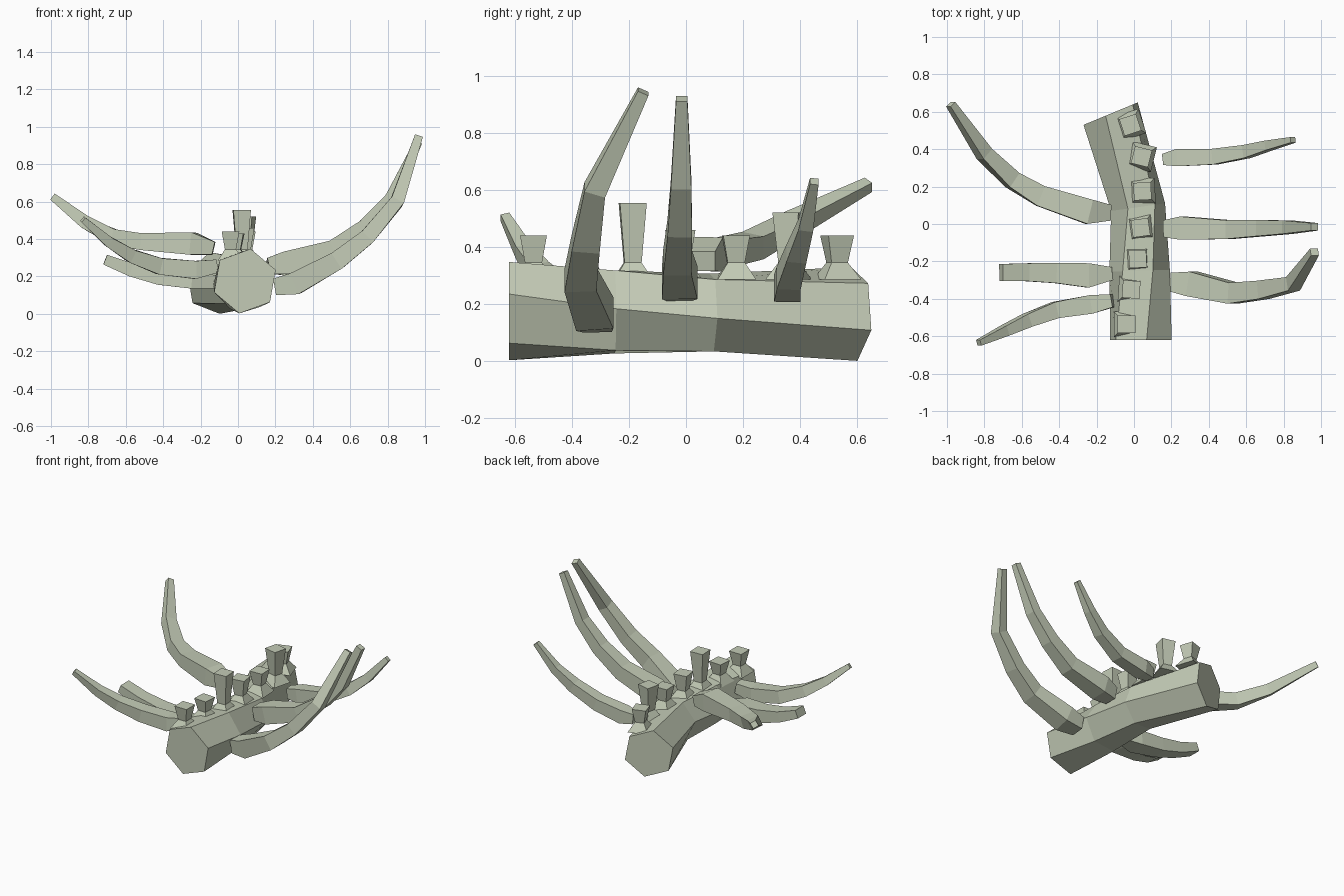
import bpy, bmesh
from math import sin, cos, radians
from mathutils import Vector

bone = bpy.data.materials.new("pale green bone")
bone.diffuse_color = (0.55, 0.60, 0.47, 1)


def loft(name, rings):
    """Closed solid skinned through a list of equal-length point rings."""
    bm = bmesh.new()
    vs = [[bm.verts.new(p) for p in ring] for ring in rings]
    n = len(vs[0])
    for a, b in zip(vs, vs[1:]):
        for i in range(n):
            j = (i + 1) % n
            bm.faces.new((a[i], a[j], b[j], b[i]))
    bm.faces.new(vs[0][::-1])
    bm.faces.new(vs[-1])
    bmesh.ops.recalc_face_normals(bm, faces=bm.faces)
    me = bpy.data.meshes.new(name)
    bm.to_mesh(me)
    bm.free()
    me.materials.append(bone)
    ob = bpy.data.objects.new(name, me)
    bpy.context.collection.objects.link(ob)


# Backbone: twisting, bending hexagonal trunk (x, y, z, radius, yaw, twist)
rings = []
for x, y, z, r, yaw, tw in [(0.037, -0.62, 0.175, 0.175, 0, 20),
                            (0.03, -0.25, 0.172, 0.162, 2, 4),
                            (0.022, 0.09, 0.17, 0.147, 8, -8),
                            (-0.125, 0.59, 0.165, 0.167, 22.5, -20)]:
    ring = []
    for k in range(6):
        a = radians(tw + 60 * k)
        u, yw = r * cos(a), radians(yaw)
        ring.append((x + u * cos(yw), y + u * sin(yw), z + r * sin(a)))
    rings.append(ring)
loft("backbone", rings)

# Dorsal spines: flared foot, narrow neck, wider top (x, y, top z, yaw)
for i, (x, y, top, yaw) in enumerate([(-0.04, -0.535, 0.44, 0), (-0.015, -0.35, 0.43, -4),
                                      (0.02, -0.187, 0.555, 3), (0.035, -0.02, 0.46, 8),
                                      (0.045, 0.175, 0.44, 3), (0.04, 0.36, 0.52, -14),
                                      (-0.02, 0.53, 0.44, 18)]):
    rings = []
    for h, z in [(0.068, 0.285), (0.030, 0.345), (0.047, top)]:
        rings.append([(x + 1.414 * h * cos(radians(yaw + 45 + 90 * k)),
                       y + 1.414 * h * sin(radians(yaw + 45 + 90 * k)), z) for k in range(4)])
    loft(f"dorsal_spine_{i + 1}", rings)


# Ribs: square bars along curved paths (x, y, z, half width, half thickness)
def rib(name, path):
    pts = [Vector(p[:3]) for p in path]
    rings = []
    for i, p in enumerate(path):
        t = (pts[min(i + 1, len(pts) - 1)] - pts[max(i - 1, 0)]).normalized()
        s = Vector((0, 1, 0))
        s = (s - t * s.dot(t)).normalized()
        up = t.cross(s)
        rings.append([pts[i] + s * p[3] * a + up * p[4] * b
                      for a, b in ((1, 1), (-1, 1), (-1, -1), (1, -1))])
    loft(name, rings)


rib("right_rib_front", [(0.20, -0.31, 0.145, 0.05, 0.045), (0.31, -0.32, 0.165, 0.066, 0.06),
                        (0.53, -0.37, 0.285, 0.056, 0.05), (0.69, -0.352, 0.41, 0.049, 0.042),
                        (0.85, -0.32, 0.60, 0.038, 0.036), (0.965, -0.15, 0.945, 0.02, 0.022)])
rib("right_rib_middle", [(0.165, -0.025, 0.255, 0.045, 0.045), (0.26, -0.022, 0.275, 0.062, 0.06),
                         (0.51, -0.03, 0.345, 0.05, 0.05), (0.68, -0.022, 0.465, 0.043, 0.042),
                         (0.82, -0.017, 0.62, 0.036, 0.034), (0.965, -0.015, 0.92, 0.02, 0.022)])
rib("right_rib_back", [(0.155, 0.345, 0.25, 0.03, 0.035), (0.235, 0.355, 0.255, 0.046, 0.048),
                       (0.43, 0.36, 0.29, 0.042, 0.042), (0.60, 0.387, 0.375, 0.035, 0.036),
                       (0.72, 0.42, 0.475, 0.026, 0.028), (0.85, 0.45, 0.63, 0.015, 0.017)])
rib("left_rib_front", [(-0.115, -0.41, 0.255, 0.035, 0.035), (-0.23, -0.43, 0.235, 0.05, 0.048),
                       (-0.42, -0.46, 0.255, 0.044, 0.044), (-0.57, -0.515, 0.31, 0.036, 0.036),
                       (-0.69, -0.57, 0.385, 0.028, 0.028), (-0.83, -0.635, 0.505, 0.016, 0.016)])
rib("left_rib_middle", [(-0.12, -0.265, 0.17, 0.035, 0.035), (-0.245, -0.275, 0.185, 0.065, 0.05),
                        (-0.42, -0.262, 0.20, 0.054, 0.045), (-0.57, -0.258, 0.235, 0.048, 0.036),
                        (-0.71, -0.26, 0.29, 0.046, 0.028)])
rib("left_rib_back", [(-0.13, 0.06, 0.35, 0.042, 0.035), (-0.24, 0.065, 0.375, 0.066, 0.06),
                      (-0.50, 0.15, 0.385, 0.056, 0.045), (-0.65, 0.235, 0.405, 0.046, 0.042),
                      (-0.80, 0.375, 0.48, 0.038, 0.035), (-0.98, 0.64, 0.618, 0.02, 0.02)])
